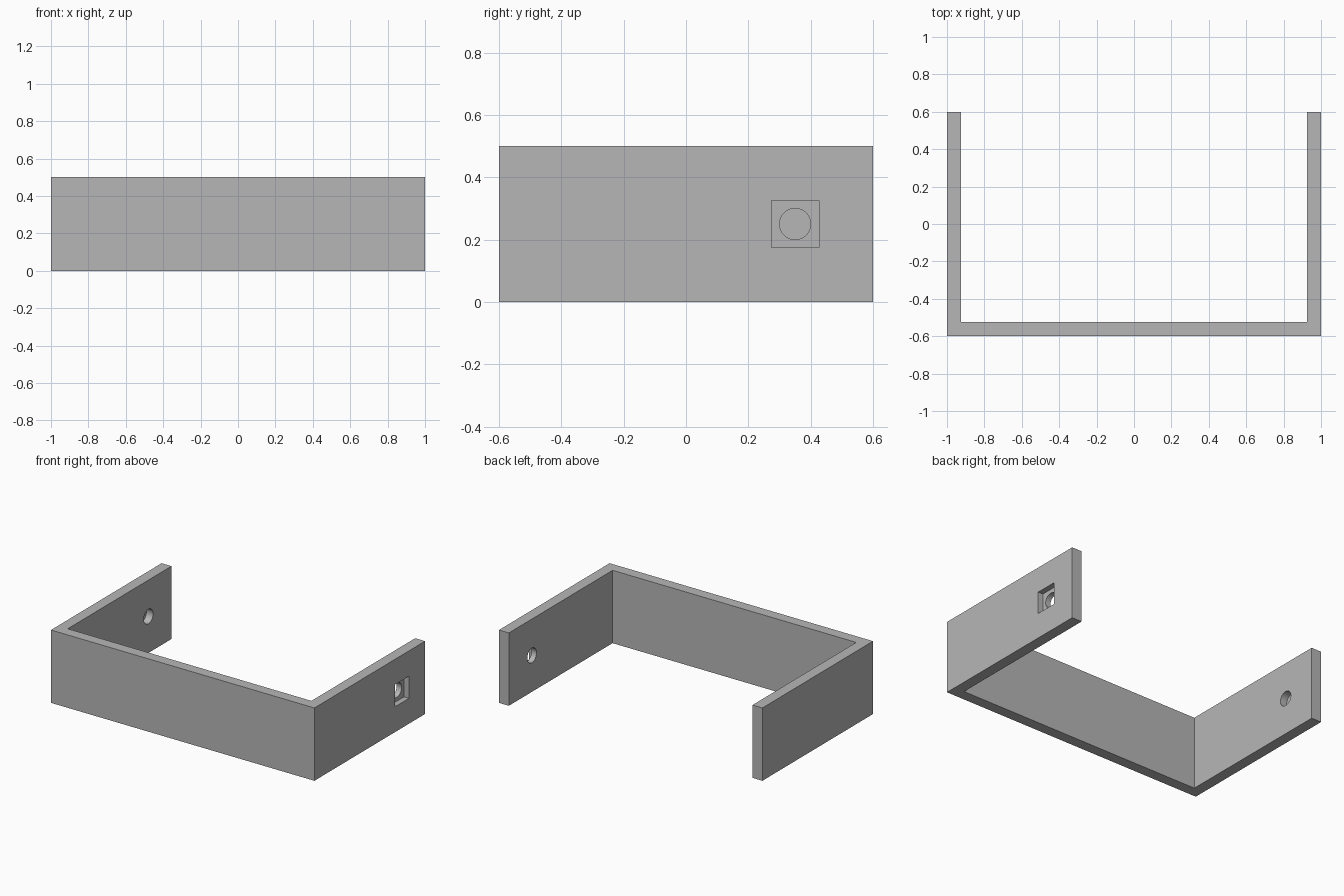
import bpy, bmesh, math
from mathutils import Matrix

if "Cube" in bpy.data.objects:
    bpy.data.objects.remove(bpy.data.objects["Cube"], do_unlink=True)

HEIGHT, WALL = 0.5, 0.075
HOLE_Y, HOLE_Z, HOLE_R = 0.35, 0.25, 0.05

grey = bpy.data.materials.new("plain grey")
grey.use_nodes = True
colour = (0.47, 0.47, 0.47, 1)
grey.diffuse_color = colour
grey.node_tree.nodes["Principled BSDF"].inputs["Base Color"].default_value = colour


def add_object(name, bm):
    bmesh.ops.recalc_face_normals(bm, faces=bm.faces)
    mesh = bpy.data.meshes.new(name)
    bm.to_mesh(mesh)
    bm.free()
    mesh.materials.append(grey)
    obj = bpy.data.objects.new(name, mesh)
    bpy.context.collection.objects.link(obj)
    return obj


def cut(target, cutter):
    mod = target.modifiers.new(cutter.name, "BOOLEAN")
    mod.operation, mod.solver, mod.object = "DIFFERENCE", "EXACT", cutter
    bpy.context.view_layer.objects.active = target
    bpy.ops.object.modifier_apply(modifier=mod.name)
    bpy.data.objects.remove(cutter, do_unlink=True)


def round_cutter(name, x0, x1):
    bm = bmesh.new()
    place = Matrix.Translation(((x0 + x1) / 2, HOLE_Y, HOLE_Z)) @ Matrix.Rotation(math.pi / 2, 4, "Y")
    bmesh.ops.create_cone(bm, cap_ends=True, segments=48, radius1=HOLE_R,
                          radius2=HOLE_R, depth=x1 - x0, matrix=place)
    return add_object(name, bm)


# U-shaped bracket: outline extruded upward
xi, yi = 1 - WALL, -0.6 + WALL
outline = [(-1, -0.6), (1, -0.6), (1, 0.6), (xi, 0.6), (xi, yi), (-xi, yi), (-xi, 0.6), (-1, 0.6)]
bm = bmesh.new()
base = bm.faces.new([bm.verts.new((x, y, 0)) for x, y in outline])
top = bmesh.ops.extrude_face_region(bm, geom=[base])["geom"]
bmesh.ops.translate(bm, vec=(0, 0, HEIGHT), verts=[v for v in top if isinstance(v, bmesh.types.BMVert)])
bracket = add_object("u_bracket", bm)

# Square nut recess in the outer face of the left arm
bm = bmesh.new()
bmesh.ops.create_cube(bm, size=1, matrix=Matrix.Translation((1, HOLE_Y, HOLE_Z))
                      @ Matrix.Diagonal((0.076, 0.152, 0.152, 1)))
cut(bracket, add_object("nut_recess", bm))

# Through hole in the left arm, blind hole in the inner face of the right arm
cut(bracket, round_cutter("through_hole", 0.85, 1.05))
cut(bracket, round_cutter("blind_hole", -0.975, -0.85))

bracket.select_set(True)
bpy.ops.object.shade_smooth_by_angle(angle=math.radians(30))
